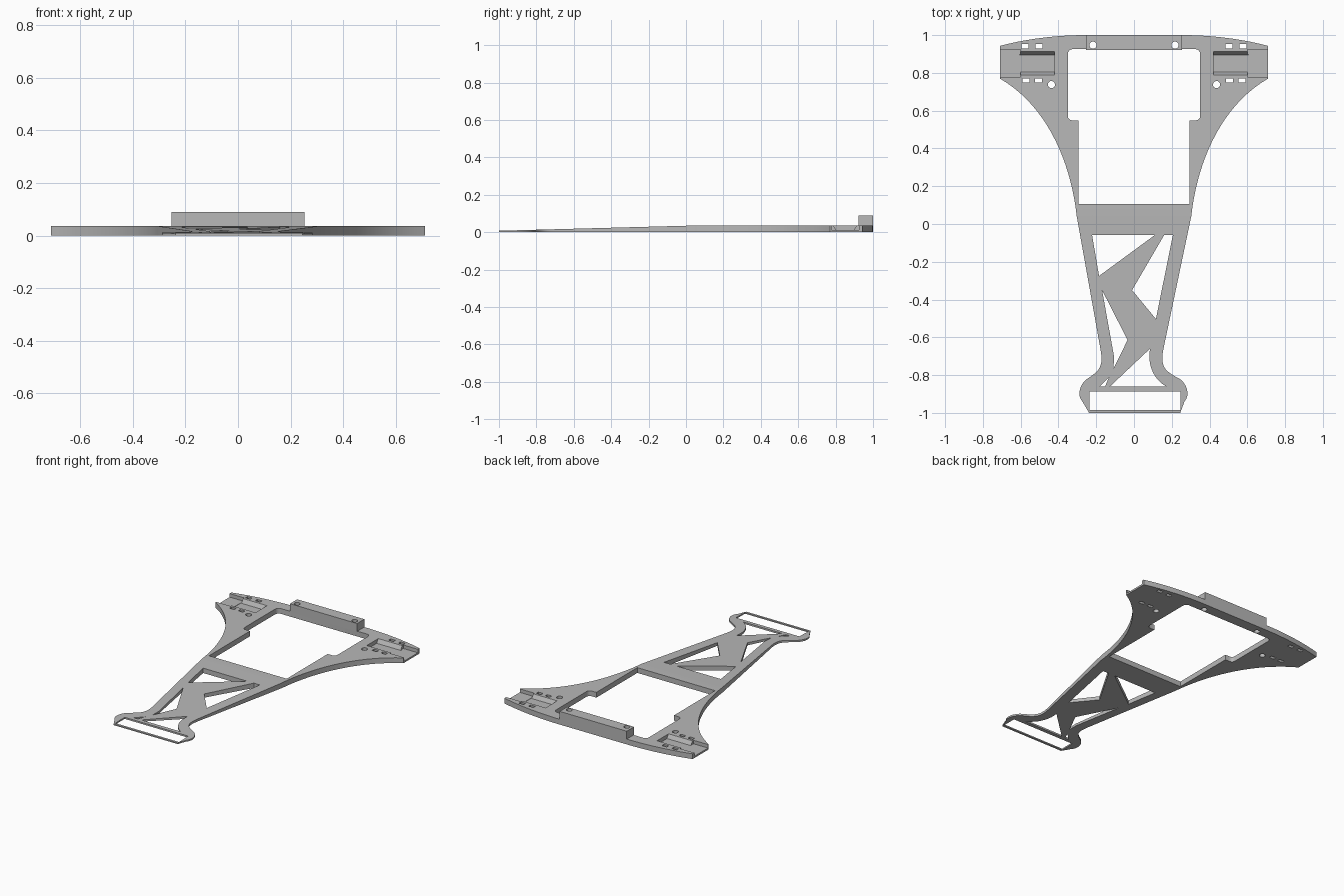
import bpy, bmesh, math
from mathutils import Vector
from mathutils.geometry import interpolate_bezier

if "Cube" in bpy.data.objects:
    bpy.data.objects.remove(bpy.data.objects["Cube"])

THICK, TAIL_THICK, TAPER_Y = 0.036, 0.008, 0.05
BLOCK_TOP = 0.09

grey = bpy.data.materials.new("mid grey")
grey.use_nodes = True
grey.diffuse_color = (0.48, 0.48, 0.48, 1)
grey.node_tree.nodes["Principled BSDF"].inputs["Base Color"].default_value = grey.diffuse_color


def bez(a, b, c, d, n=12):
    pts = interpolate_bezier(*[Vector((*p, 0)) for p in (a, b, c, d)], n)
    return [(p.x, p.y) for p in pts]


def fillet(start, corner, end):
    mid = [tuple(Vector(corner).lerp(Vector(p), 0.45)) for p in (start, end)]
    return bez(start, mid[0], mid[1], end, 5)


def circle(x, y, r=0.019, n=20):
    return [(x + r * math.cos(2 * math.pi * i / n), y + r * math.sin(2 * math.pi * i / n)) for i in range(n)]


def rect(x0, x1, y0, y1):
    return [(x0, y0), (x1, y0), (x1, y1), (x0, y1)]


def mirror(pts):
    return [(-x, y) for x, y in pts]


def sheet(name, loops):
    """Filled flat outline with holes, one unit up and one unit down, as welded mesh."""
    curve = bpy.data.curves.new(name, "CURVE")
    curve.dimensions, curve.fill_mode, curve.extrude = "2D", "BOTH", 1
    for loop in loops:
        spline = curve.splines.new("POLY")
        spline.points.add(len(loop) - 1)
        for point, (x, y) in zip(spline.points, loop):
            point.co = (x, y, 0, 1)
        spline.use_cyclic_u = True
    temp = bpy.data.objects.new(name + " curve", curve)
    bpy.context.collection.objects.link(temp)
    mesh = bpy.data.meshes.new_from_object(temp.evaluated_get(bpy.context.evaluated_depsgraph_get()))
    bpy.data.objects.remove(temp)
    mesh.name = name
    mesh.materials.clear()
    mesh.materials.append(grey)
    obj = bpy.data.objects.new(name, mesh)
    bpy.context.collection.objects.link(obj)
    return obj


def shape(obj, bottom, top, cut_y=None):
    """Weld, crease at cut_y and set the heights of both faces."""
    bm = bmesh.new()
    bm.from_mesh(obj.data)
    bmesh.ops.remove_doubles(bm, verts=bm.verts, dist=1e-5)
    if cut_y is not None:
        bmesh.ops.bisect_plane(bm, geom=bm.verts[:] + bm.edges[:] + bm.faces[:],
                               plane_co=(0, cut_y, 0), plane_no=(0, 1, 0))
    for v in bm.verts:
        v.co.z = top(v.co.y) if v.co.z > 0 else bottom
    bmesh.ops.recalc_face_normals(bm, faces=bm.faces)
    bm.to_mesh(obj.data)
    bm.free()


def smooth(obj):
    bpy.ops.object.select_all(action="DESELECT")
    obj.select_set(True)
    bpy.context.view_layer.objects.active = obj
    bpy.ops.object.shade_smooth_by_angle(angle=math.radians(25))


def side(neck, foot, toe):
    """One half of the outer outline, from back edge to front bar."""
    return ([(0.25, 1.0)] + bez((0.28, 1.0), (0.42, 0.998), (0.57, 0.98), (0.71, 0.943), 10)
            + bez((0.71, 0.77), (0.46, 0.625), (0.335, 0.33), (0.303, 0.04), 20)
            + bez((neck, -0.66), (neck - 0.02, -0.76), (neck + 0.01, -0.78), (foot - 0.04, -0.82), 12)
            + bez((foot - 0.03, -0.828), (foot, -0.855), (foot + 0.015, -0.91), (foot - 0.015, -0.94), 8)
            + [(toe, -1.0)])


# Main plate outline
outline = side(0.156, 0.282, 0.245) + mirror(side(0.178, 0.288, 0.238))[::-1]

# Large stepped opening
half = (fillet((0.325, 0.926), (0.35, 0.926), (0.35, 0.9))
        + fillet((0.35, 0.57), (0.35, 0.548), (0.325, 0.548))
        + [(0.293, 0.548), (0.293, 0.106)])
opening = half + mirror(half)[::-1]

# Truss openings and front strap slot
truss = [
    [(-0.222, -0.058), (0.111, -0.058), (-0.185, -0.275)],
    [(0.16, -0.058), (0.206, -0.058), (0.116, -0.503), (-0.01, -0.35)],
    [(-0.169, -0.35), (-0.034, -0.614), (-0.108, -0.765), (-0.106, -0.7)],
    bez((0.085, -0.66), (0.07, -0.74), (0.1, -0.82), (0.17, -0.86), 10) + [(-0.127, -0.86)],
    [(-0.132, -0.81), (-0.153, -0.86), (-0.182, -0.86)],
    rect(-0.235, 0.245, -0.985, -0.886),
]

# Mounting holes and slots
block_holes = [circle(s * 0.217, 0.947) for s in (-1, 1)]
mounts = []
for s in (-1, 1):
    mounts.append(circle(s * 0.437, 0.738))
    for x, y in ((0.503, 0.941), (0.577, 0.941), (0.505, 0.76), (0.572, 0.76)):
        mounts.append(rect(s * x - 0.018, s * x + 0.018, y - 0.011, y + 0.011))

plate = sheet("frame_plate", [outline, opening] + truss + block_holes + mounts)
slope = (THICK - TAIL_THICK) / (TAPER_Y + 1)
shape(plate, 0, lambda y: THICK - slope * max(0, TAPER_Y - y), TAPER_Y)


def cutter(name, x0, x1, floor, low, high):
    """Trough with sloping walls: low and high are y ranges at floor and rim."""
    bm = bmesh.new()
    rows = []
    for z, (y0, y1) in ((floor, low), (THICK, high), (0.06, high)):
        rows.append([bm.verts.new((x, y, z)) for x, y in rect(x0, x1, y0, y1)])
    bm.faces.new(rows[0][::-1])
    bm.faces.new(rows[-1])
    for a, b in zip(rows, rows[1:]):
        for i in range(4):
            j = (i + 1) % 4
            bm.faces.new((a[i], a[j], b[j], b[i]))
    bmesh.ops.recalc_face_normals(bm, faces=bm.faces)
    mesh = bpy.data.meshes.new(name)
    bm.to_mesh(mesh)
    bm.free()
    mesh.materials.append(grey)
    obj = bpy.data.objects.new(name, mesh)
    bpy.context.collection.objects.link(obj)
    obj.hide_render = True
    return obj


# Servo pockets and the channels that open at the tips
cutters = []
for label, s in (("left", 1), ("right", -1)):
    for part, x0, x1, floor, low, high in (
            ("pocket", 0.42, 0.605, 0.01, (0.805, 0.895), (0.788, 0.912)),
            ("channel", 0.6, 0.75, 0.012, (0.777, 0.924), (0.777, 0.924))):
        a, b = sorted((s * x0, s * x1))
        cut = cutter(f"{label}_{part}_cutter", a, b, floor, low, high)
        cutters.append(cut)
        mod = plate.modifiers.new(part, "BOOLEAN")
        mod.operation, mod.solver, mod.object = "DIFFERENCE", "EXACT", cut

# Apply the cuts and drop the cutters
bpy.context.view_layer.update()
cut_mesh = bpy.data.meshes.new_from_object(plate.evaluated_get(bpy.context.evaluated_depsgraph_get()))
plate.modifiers.clear()
plate.data = cut_mesh
for cut in cutters:
    bpy.data.objects.remove(cut)
smooth(plate)

# Raised block on the back edge
block = sheet("back_block", [rect(-0.253, 0.253, 0.922, 1.0)] + block_holes)
shape(block, THICK - 0.002, lambda y: BLOCK_TOP)
smooth(block)
